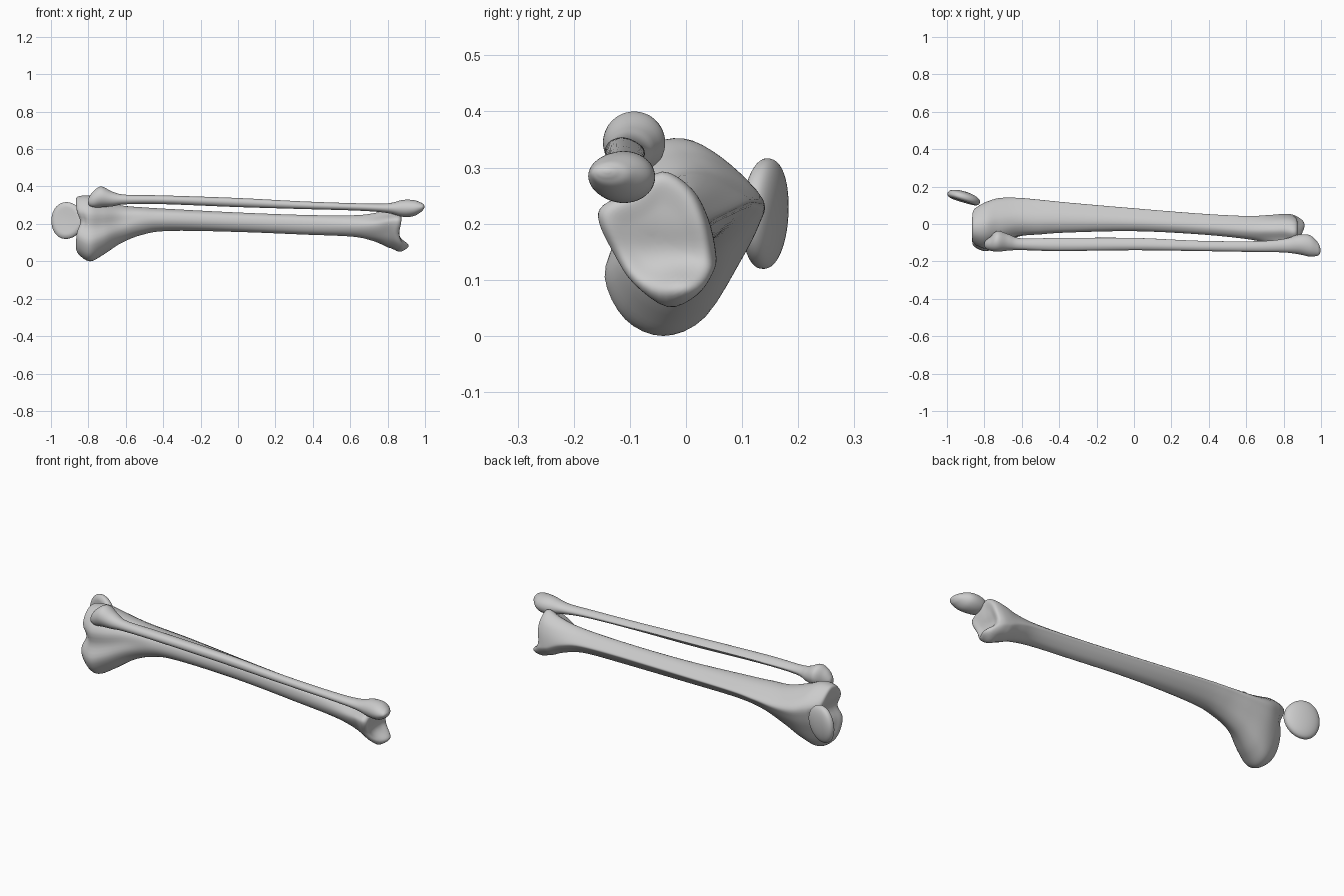
import bpy, bmesh, math

if "Cube" in bpy.data.objects:
    bpy.data.objects.remove(bpy.data.objects["Cube"])

# Normalised cross-sections (y, z), counter-clockwise from the +y side
PLATEAU = [(1, .5), (.6, .82), (.1, 1), (-.45, .9), (-.88, .5), (-.84, .05),
           (-1, -.4), (-.72, -.83), (-.2, -1), (.35, -.82), (.75, -.25), (.95, .15)]
SHAFT = [(1, .3), (.6, .65), (.1, .95), (-.4, 1), (-.85, .7), (-1, .2),
         (-.95, -.3), (-.7, -.75), (-.25, -1), (.2, -.85), (.6, -.45), (.9, 0)]
DISTAL = [(1, -.25), (.87, .3), (.6, .75), (.1, 1), (-.4, .72), (-.93, .5),
          (-1, .25), (-.75, -.2), (-.4, -.65), (.2, -1), (.7, -.83), (.97, -.5)]
ROUND = [(math.cos(i * math.pi / 6), math.sin(i * math.pi / 6)) for i in range(12)]


def spline(pts, steps, closed=False):
    """Catmull-Rom resampling of tuples."""
    n, out = len(pts), []
    get = (lambda i: pts[i % n]) if closed else (lambda i: pts[min(max(i, 0), n - 1)])
    for i in range(n if closed else n - 1):
        a, b, c, d = (get(i + k) for k in (-1, 0, 1, 2))
        for s in range(steps):
            t = s / steps
            out.append(tuple(.5 * (2 * q + (r - p) * t + (2 * p - 5 * q + 4 * r - w) * t * t
                                   + (3 * q - p - 3 * r + w) * t ** 3)
                             for p, q, r, w in zip(a, b, c, d)))
    if not closed:
        out.append(tuple(pts[-1]))
    return out


def finish(name, bm):
    bmesh.ops.recalc_face_normals(bm, faces=bm.faces)
    for f in bm.faces:
        f.smooth = True
    me = bpy.data.meshes.new(name)
    bm.to_mesh(me)
    bm.free()
    ob = bpy.data.objects.new(name, me)
    bpy.context.collection.objects.link(ob)
    return ob


def loft(name, sections, shapes, warp=None):
    """Sections are (x, y min, y max, z min, z max, shape blend)."""
    shapes = [spline(s, 4, True) for s in shapes]
    bm, rings = bmesh.new(), []
    for x, y0, y1, z0, z1, w in spline(sections, 6):
        k = min(max(int(w), 0), len(shapes) - 2)
        f = min(max(w - k, 0), 1)
        ring = []
        for (ua, va), (ub, vb) in zip(shapes[k], shapes[k + 1]):
            y = (y0 + y1) / 2 + (y1 - y0) / 2 * (ua + (ub - ua) * f)
            z = (z0 + z1) / 2 + (z1 - z0) / 2 * (va + (vb - va) * f)
            ring.append(bm.verts.new((x + (warp(x, y, z) if warp else 0), y, z)))
        rings.append(ring)
    for a, b in zip(rings, rings[1:]):
        for i in range(len(a)):
            j = (i + 1) % len(a)
            bm.faces.new((a[i], a[j], b[j], b[i]))
    bm.faces.new(rings[0])
    bm.faces.new(rings[-1])
    return finish(name, bm)


def bump(v, centre, width):
    return math.exp(-((v - centre) / width) ** 2)


def tibia_warp(x, y, z):
    # groove between the condyles, and the inner ankle knob
    if x < -.8:
        return .022 * bump(z, .21, .045) * min((-.8 - x) / .04, 1)
    if x > .8:
        return min((x - .8) / .06, 1) * (.04 * bump(z, .085, .03) * bump(y, -.01, .06)
                                         - .012 * bump(z, .15, .04))
    return 0


# Shin bone
loft("shin_bone", [
    (-.85, -.03, -.01, .19, .21, 0), (-.858, -.07, .03, .11, .29, 0),
    (-.865, -.105, .065, .065, .335, 0), (-.845, -.128, .09, .03, .349, 0),
    (-.79, -.145, .115, .0, .35, 0), (-.72, -.12, .136, .035, .325, .25),
    (-.62, -.07, .138, .10, .298, .65), (-.5, -.055, .128, .145, .287, 1),
    (-.35, -.045, .113, .163, .278, 1), (0, -.038, .083, .157, .26, 1),
    (.35, -.055, .055, .143, .247, 1), (.6, -.08, .042, .13, .245, 1.2),
    (.72, -.105, .047, .105, .256, 1.6), (.8, -.138, .053, .075, .278, 2),
    (.85, -.155, .05, .052, .293, 2), (.873, -.14, .035, .065, .278, 2),
    (.868, -.10, .0, .11, .23, 2), (.866, -.06, -.04, .165, .18, 2)],
    [PLATEAU, SHAFT, DISTAL], tibia_warp)

# Thin outer bone
loft("outer_bone", [
    (-.80, -.115, -.105, .31, .325, 0), (-.795, -.128, -.09, .298, .345, 0),
    (-.77, -.142, -.07, .289, .378, 0), (-.73, -.148, -.037, .289, .40, 0),
    (-.67, -.142, -.055, .294, .372, 0), (-.6, -.14, -.077, .304, .356, .3),
    (-.4, -.145, -.075, .305, .352, .7), (0, -.14, -.075, .29, .338, 1),
    (.35, -.145, -.09, .279, .32, .7), (.65, -.15, -.092, .27, .31, .3),
    (.8, -.152, -.08, .258, .31, 0), (.88, -.162, -.057, .238, .328, 0),
    (.94, -.174, -.06, .242, .327, 0), (.98, -.17, -.095, .265, .313, 0),
    (.993, -.16, -.12, .28, .303, 0), (.997, -.145, -.135, .29, .296, 0)],
    [ROUND, SHAFT])

# Kneecap: flattened, tapered disc with a hollow inner face
bm = bmesh.new()
bmesh.ops.create_uvsphere(bm, u_segments=40, v_segments=24, radius=1)
for v in bm.verts:
    x, y, z = v.co
    y = (math.copysign(abs(y) ** .8, y)) * (.036 if y > 0 else .028)
    if y < 0:
        y += .012 * max(0, 1 - (x * x + z * z) * 1.6)
    v.co = (x * .09, y, z * .098 * (1 - .1 * x))
cap = finish("kneecap", bm)
cap.location = (-.911, .138, .218)
cap.rotation_euler = (math.radians(-3), 0, math.radians(-17))
